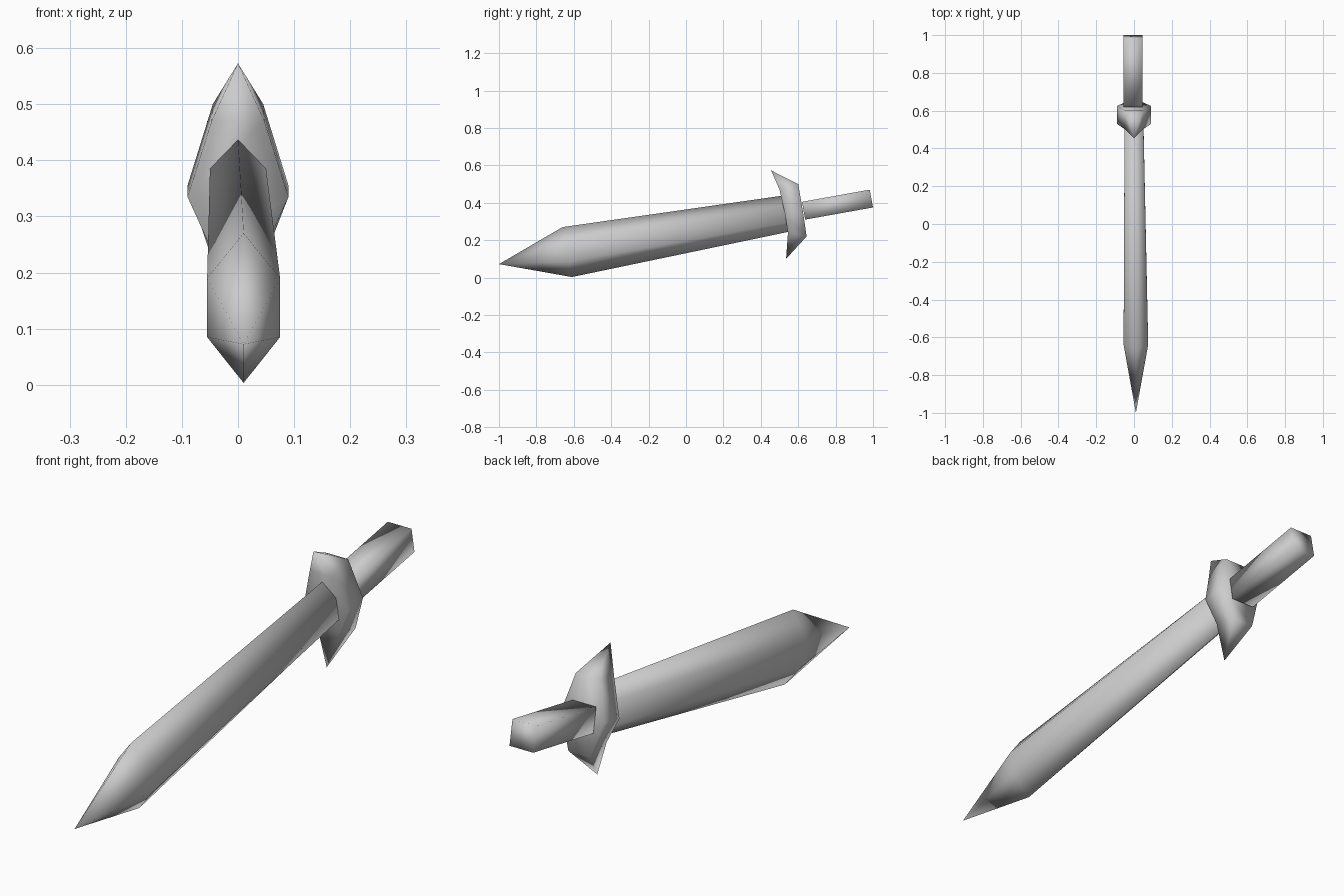
import bpy
import bmesh

cube = bpy.data.objects.get("Cube")
if cube:
    bpy.data.objects.remove(cube, do_unlink=True)

# Single plain grey for the whole sword
GREY = (0.6, 0.6, 0.6, 1.0)
grey = bpy.data.materials.new("plain_grey")
grey.use_nodes = True
grey.diffuse_color = GREY
grey.node_tree.nodes["Principled BSDF"].inputs["Base Color"].default_value = GREY


def ring(half, centre=0.0):
    """Close a half outline (top to bottom, offset/y/z) by mirroring it."""
    right = [(centre + x, y, z) for x, y, z in half]
    left = [(centre - x, y, z) for x, y, z in reversed(half) if x > 0]
    return right + left


def finish(bm, name):
    bmesh.ops.recalc_face_normals(bm, faces=bm.faces)
    mesh = bpy.data.meshes.new(name)
    bm.to_mesh(mesh)
    bm.free()
    mesh.materials.append(grey)
    mesh.shade_smooth()
    obj = bpy.data.objects.new(name, mesh)
    bpy.context.collection.objects.link(obj)
    return obj


def add_ring(bm, points):
    return [bm.verts.new(p) for p in points]


def bridge(bm, a, b):
    for i in range(len(a)):
        j = (i + 1) % len(a)
        bm.faces.new((a[i], a[j], b[j], b[i]))


# Blade: tapering six-sided bar with a pointed end
bm = bmesh.new()
shoulder = add_ring(bm, ring([(0, -0.66, 0.27), (0.065, -0.64, 0.19),
                              (0.065, -0.625, 0.085), (0, -0.61, 0.003)], 0.01))
root = add_ring(bm, ring([(0, 0.51, 0.437), (0.05, 0.52, 0.385),
                          (0.05, 0.54, 0.295), (0, 0.55, 0.245)]))
tip = bm.verts.new((0.01, -1.0, 0.072))
bridge(bm, shoulder, root)
for i in range(len(shoulder)):
    bm.faces.new((shoulder[i - 1], shoulder[i], tip))
bm.faces.new(root)
finish(bm, "blade")

# Guard: broad plate whose upper and lower points sweep forward
bm = bmesh.new()
front = add_ring(bm, ring([(0, 0.455, 0.573), (0.047, 0.50, 0.47), (0.09, 0.53, 0.335),
                           (0.047, 0.545, 0.24), (0, 0.535, 0.10)]))
back = add_ring(bm, ring([(0.045, 0.60, 0.50), (0.09, 0.625, 0.355),
                          (0.045, 0.645, 0.22)]))
top, bottom = front[0], front[4]
for f, b in ((front[1:4], back[:3]), (front[5:], back[3:])):
    for i in range(2):
        bm.faces.new((f[i], f[i + 1], b[i + 1], b[i]))
for point, f1, f2, b1, b2 in ((top, front[1], front[7], back[0], back[5]),
                              (bottom, front[3], front[5], back[2], back[3])):
    bm.faces.new((point, f1, b1))
    bm.faces.new((point, f2, b2))
    bm.faces.new((point, b1, b2))
    bm.faces.new((point, f1, f2))
for f in ((front[1], front[2], front[6], front[7]), (front[2], front[3], front[5], front[6]),
          (back[0], back[1], back[4], back[5]), (back[1], back[2], back[3], back[4])):
    bm.faces.new(f)
finish(bm, "guard")

# Grip: plain box running back from the guard
bm = bmesh.new()
start = add_ring(bm, ring([(0.05, 0.62, 0.405), (0.05, 0.637, 0.31)], -0.005))
end = add_ring(bm, ring([(0.05, 0.982, 0.47), (0.05, 1.0, 0.375)], -0.005))
bridge(bm, start, end)
bm.faces.new(start)
bm.faces.new(end)
finish(bm, "grip")
